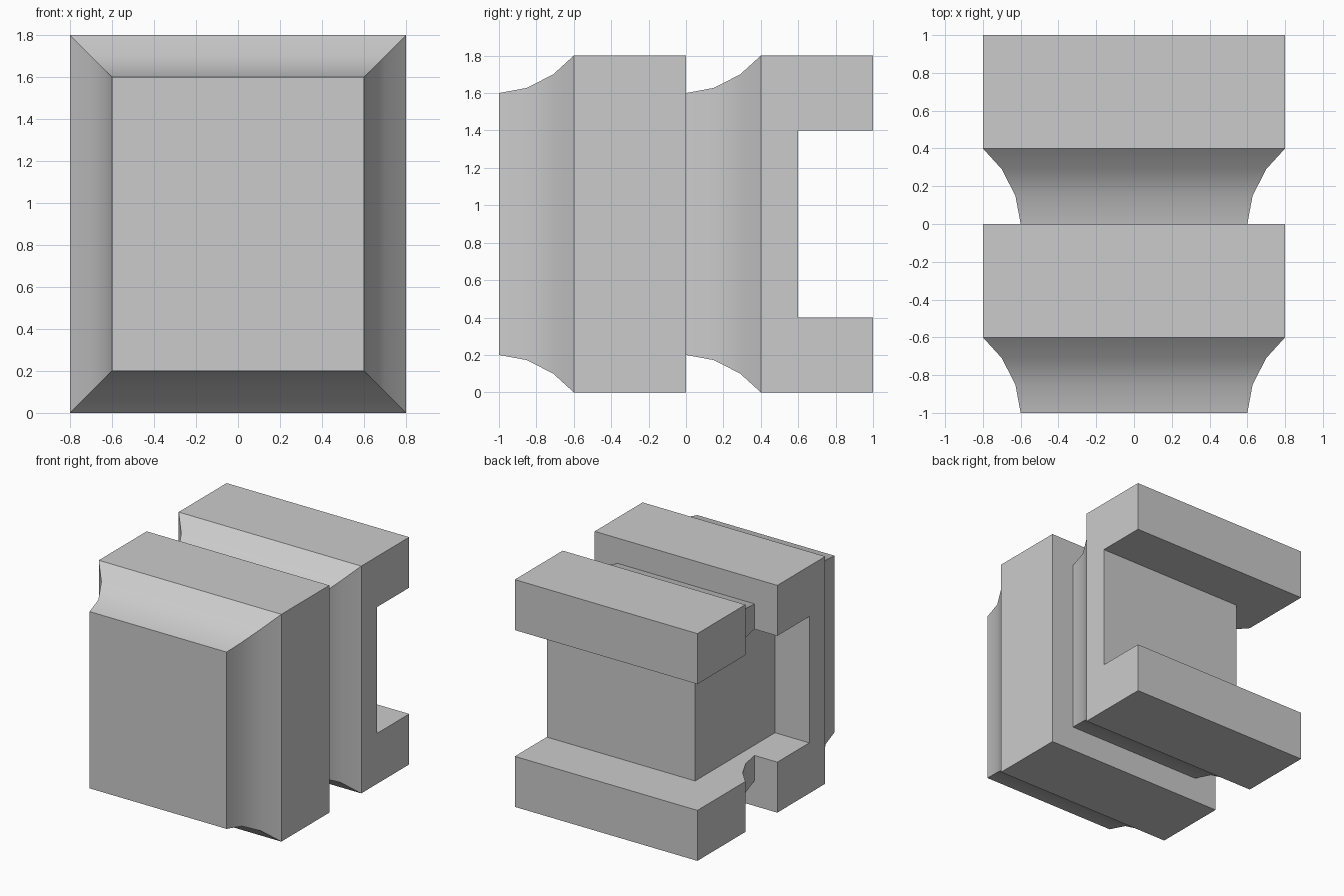
import bpy, bmesh, math

if "Cube" in bpy.data.objects:
    bpy.data.objects.remove(bpy.data.objects["Cube"])

# Flare profile: (distance along y, inset from the full outline)
FLARE = [(0.0, 0.2), (0.15, 0.172), (0.29, 0.1), (0.4, 0.0)]
HALF_W, HALF_H, MID_Z = 0.8, 0.9, 0.9


def loft_body(name, sections):
    """Join rectangular sections (y, inset) into one closed solid."""
    bm = bmesh.new()
    rings = []
    for y, inset in sections:
        w, h = HALF_W - inset, HALF_H - inset
        rings.append([bm.verts.new((sx * w, y, MID_Z + sz * h))
                      for sx, sz in ((-1, -1), (1, -1), (1, 1), (-1, 1))])
    for a, b in zip(rings, rings[1:]):
        for i in range(4):
            j = (i + 1) % 4
            bm.faces.new((a[i], a[j], b[j], b[i]))
    bm.faces.new(rings[0])
    bm.faces.new(rings[-1])
    bmesh.ops.recalc_face_normals(bm, faces=bm.faces)
    mesh = bpy.data.meshes.new(name)
    bm.to_mesh(mesh)
    bm.free()
    obj = bpy.data.objects.new(name, mesh)
    bpy.context.collection.objects.link(obj)
    return obj


def cut_box(target, lo, hi):
    """Subtract an axis-aligned box and discard the cutter."""
    bpy.ops.mesh.primitive_cube_add(size=1, location=[(a + b) / 2 for a, b in zip(lo, hi)])
    cutter = bpy.context.object
    cutter.hide_render = True
    cutter.scale = [b - a for a, b in zip(lo, hi)]
    mod = target.modifiers.new("slot", 'BOOLEAN')
    mod.operation, mod.solver, mod.object = 'DIFFERENCE', 'EXACT', cutter
    bpy.context.view_layer.objects.active = target
    bpy.ops.object.modifier_apply(modifier=mod.name)
    bpy.data.objects.remove(cutter)


# Two repeated flared steps, front to back
sections = []
for start, end in ((-1.0, 0.0), (0.0, 1.0)):
    sections += [(start + d, inset) for d, inset in FLARE] + [(end, 0.0)]
body = loft_body("stepped_body", sections)

# Slot across the back, then the deep pocket along the left side
cut_box(body, (-1.0, 0.6, 0.4), (1.0, 1.2, 1.4))
cut_box(body, (-1.0, -0.4, 0.4), (-0.5, 1.2, 1.4))

# Smooth flares with sharp corners
bpy.ops.object.select_all(action='DESELECT')
body.select_set(True)
bpy.context.view_layer.objects.active = body
bpy.ops.object.shade_smooth_by_angle(angle=math.radians(30))
